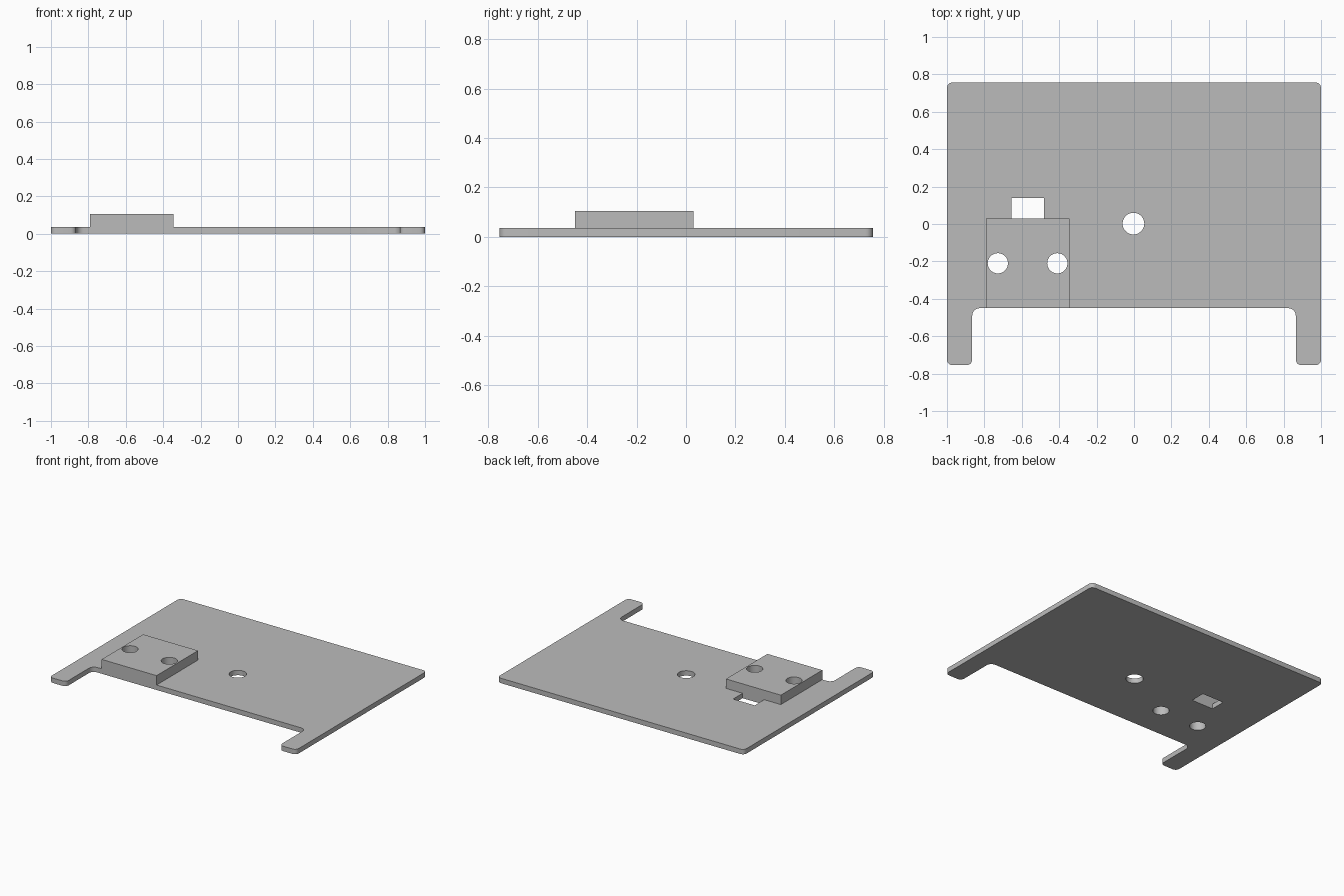
import bpy, bmesh, math

if "Cube" in bpy.data.objects:
    bpy.data.objects.remove(bpy.data.objects["Cube"])

PLATE_T, BLOCK_TOP = 0.036, 0.105

grey = bpy.data.materials.new("plain_grey")
grey.diffuse_color = (0.5, 0.5, 0.5, 1)
grey.use_nodes = True
grey.node_tree.nodes["Principled BSDF"].inputs["Base Color"].default_value = grey.diffuse_color


def rounded(corners, seg=6):
    """Outline from (x, y, radius) corners, each replaced by an arc."""
    pts = []
    n = len(corners)
    for i, (x, y, r) in enumerate(corners):
        if r == 0:
            pts.append((x, y))
            continue
        px, py, _ = corners[i - 1]
        nx, ny, _ = corners[(i + 1) % n]
        la, lb = math.hypot(px - x, py - y), math.hypot(nx - x, ny - y)
        a = ((px - x) / la, (py - y) / la)
        b = ((nx - x) / lb, (ny - y) / lb)
        for k in range(seg + 1):
            t = math.pi / 2 * k / seg
            ka, kb = r * (1 - math.sin(t)), r * (1 - math.cos(t))
            pts.append((x + a[0] * ka + b[0] * kb, y + a[1] * ka + b[1] * kb))
    return pts


def prism(name, pts, z0, z1):
    bm = bmesh.new()
    face = bm.faces.new([bm.verts.new((x, y, z0)) for x, y in pts])
    ext = bmesh.ops.extrude_face_region(bm, geom=[face])
    top = [v for v in ext["geom"] if isinstance(v, bmesh.types.BMVert)]
    bmesh.ops.translate(bm, verts=top, vec=(0, 0, z1 - z0))
    bmesh.ops.recalc_face_normals(bm, faces=bm.faces)
    me = bpy.data.meshes.new(name)
    bm.to_mesh(me)
    bm.free()
    me.materials.append(grey)
    ob = bpy.data.objects.new(name, me)
    bpy.context.collection.objects.link(ob)
    return ob


def rect(x0, x1, y0, y1):
    return [(x0, y0), (x1, y0), (x1, y1), (x0, y1)]


def circle(cx, cy, r, n=40):
    return [(cx + r * math.cos(2 * math.pi * i / n),
             cy + r * math.sin(2 * math.pi * i / n)) for i in range(n)]


def combine(ob, tool, op):
    """Apply a boolean and remove the tool."""
    bpy.context.view_layer.objects.active = ob
    mod = ob.modifiers.new("combine", "BOOLEAN")
    mod.operation, mod.solver, mod.object = op, "EXACT", tool
    bpy.ops.object.modifier_apply(modifier=mod.name)
    bpy.data.objects.remove(tool)


# Plate with two front legs, mirrored from the right half outline
right = [(0.865, -0.45, 0.04), (0.865, -0.755, 0.03),
         (1, -0.755, 0.03), (1, 0.757, 0.03)]
left = [(-x, y, r) for x, y, r in reversed(right)]
plate = prism("base_plate", rounded(right + left), 0, PLATE_T)

# Slot behind the block, then the raised block fused to the plate
combine(plate, prism("slot", rect(-0.655, -0.48, -0.1, 0.14), -0.1, 0.3), "DIFFERENCE")
combine(plate, prism("block", rect(-0.79, -0.345, -0.45, 0.03), 0, BLOCK_TOP), "UNION")

# Through holes: plate centre and two in the block
for cx, cy, r in [(-0.003, 0.002, 0.058), (-0.728, -0.21, 0.054), (-0.41, -0.21, 0.054)]:
    combine(plate, prism("hole", circle(cx, cy, r), -0.1, 0.3), "DIFFERENCE")

bpy.ops.object.select_all(action="DESELECT")
plate.select_set(True)
bpy.context.view_layer.objects.active = plate
bpy.ops.object.shade_smooth_by_angle(angle=math.radians(30))
